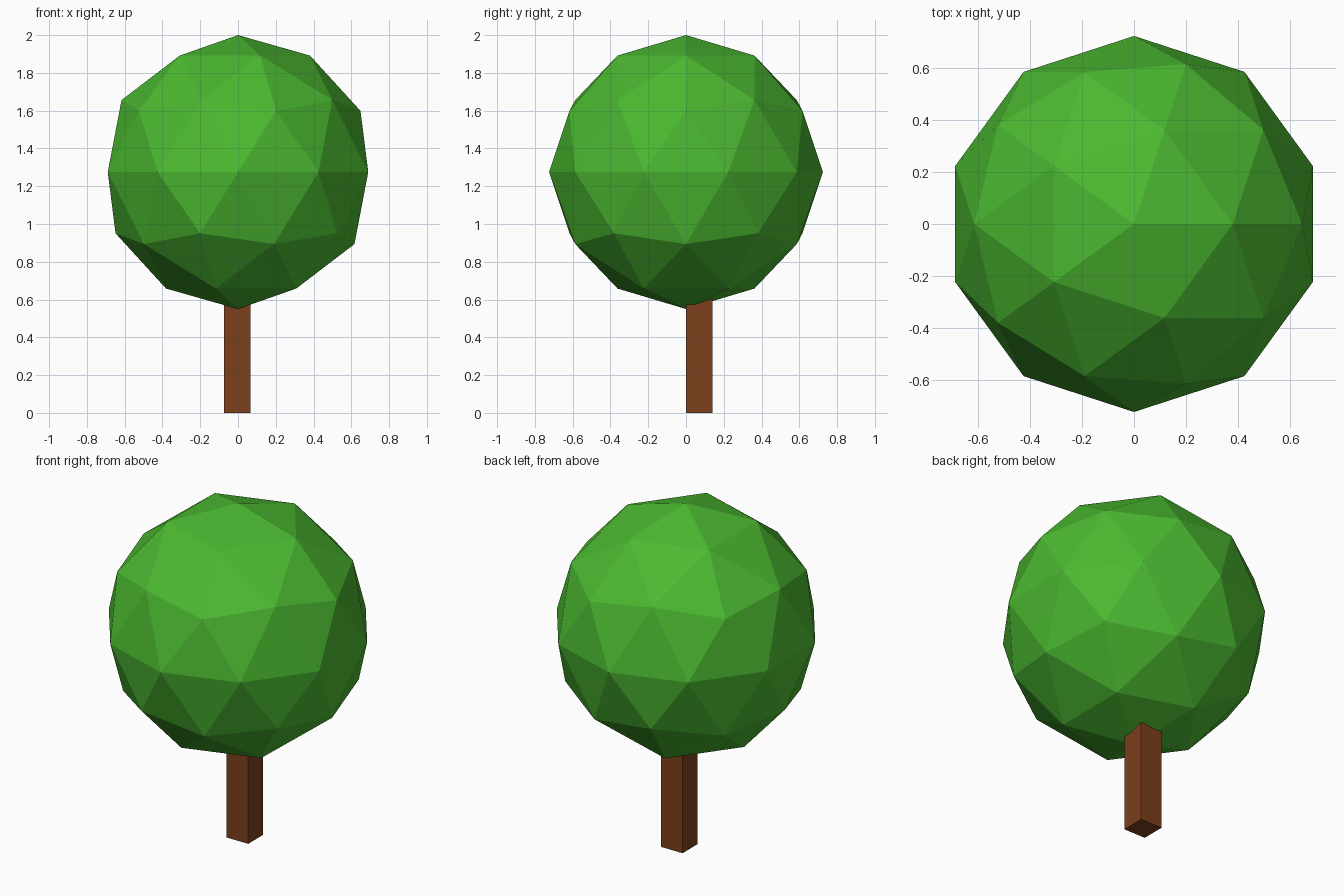
import bpy

if "Cube" in bpy.data.objects:
    bpy.data.objects.remove(bpy.data.objects["Cube"])


def paint(obj, name, color):
    mat = bpy.data.materials.new(name)
    mat.diffuse_color = (*color, 1)
    mat.use_nodes = True
    mat.node_tree.nodes["Principled BSDF"].inputs["Base Color"].default_value = mat.diffuse_color
    obj.data.materials.append(mat)


# Foliage: low-poly faceted ball
bpy.ops.mesh.primitive_ico_sphere_add(subdivisions=2, radius=0.725, location=(0, 0, 1.275))
foliage = bpy.context.object
foliage.name = "foliage"
paint(foliage, "leaf_green", (0.07, 0.48, 0.03))

# Trunk: square post set slightly behind centre, running up into the foliage
height = 0.75
bpy.ops.mesh.primitive_cube_add(size=1, location=(-0.004, 0.07, height / 2))
trunk = bpy.context.object
trunk.name = "trunk"
trunk.scale = (0.142, 0.14, height)
bpy.ops.object.transform_apply(location=False, rotation=False, scale=True)
paint(trunk, "bark_brown", (0.2, 0.05, 0.012))
